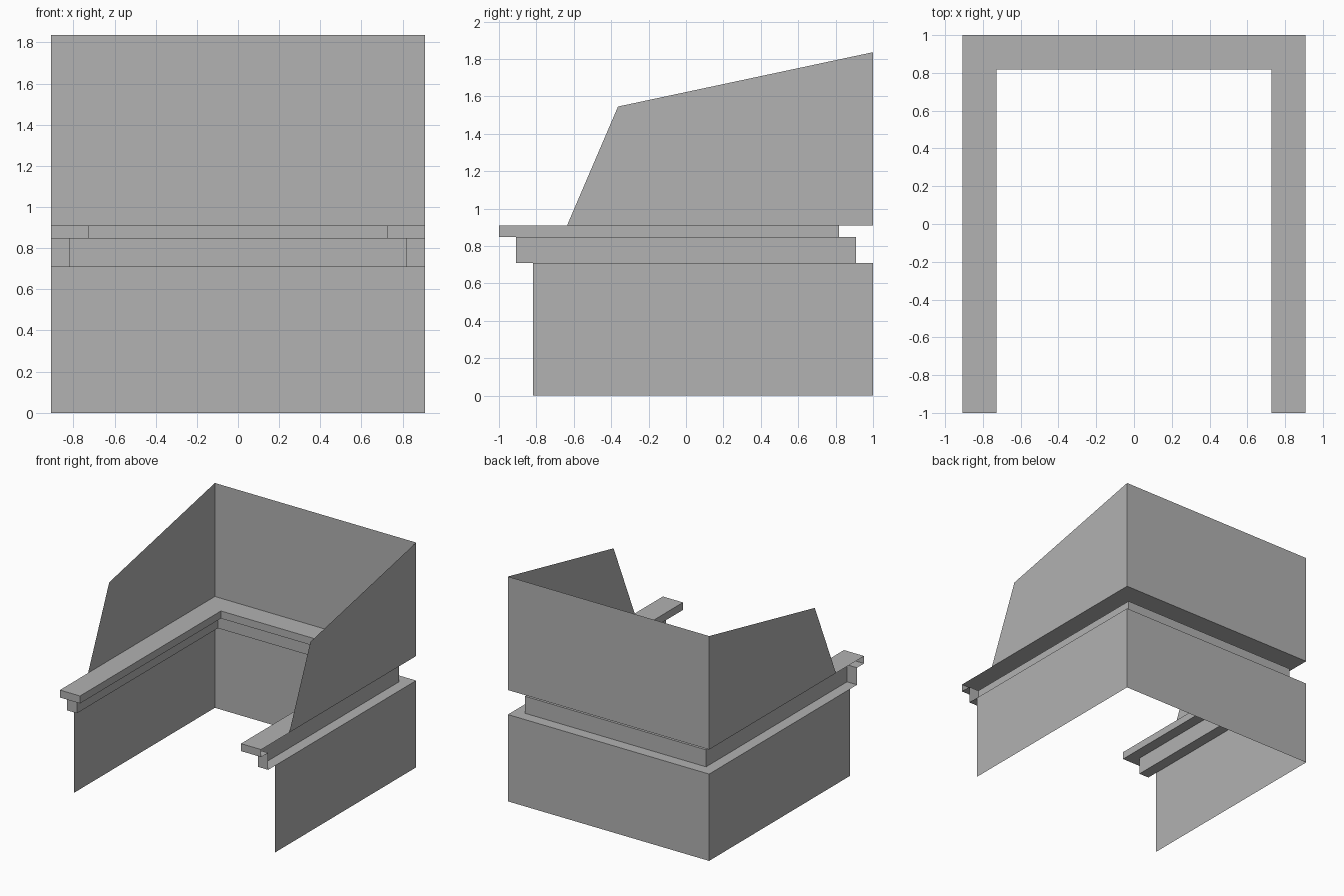
import bpy

if "Cube" in bpy.data.objects:
    bpy.data.objects.remove(bpy.data.objects["Cube"])

U = 1 / 11            # width of one step of the moulding
HALF, BACK = 10 * U, 1.0
Z_WALL, Z_BAND, Z_SHELF = 0.709, 0.848, 10 * U

grey = bpy.data.materials.new("plain_grey")
grey.use_nodes = True
COLOR = (0.445, 0.445, 0.445, 1)
grey.diffuse_color = COLOR
grey.node_tree.nodes["Principled BSDF"].inputs["Base Color"].default_value = COLOR


def add_sheet(name, verts, faces):
    mesh = bpy.data.meshes.new(name)
    mesh.from_pydata(verts, [], faces)
    mesh.materials.append(grey)
    mesh.update()
    obj = bpy.data.objects.new(name, mesh)
    bpy.context.collection.objects.link(obj)
    return obj


def sweep_u(name, profile, front):
    """Sweep an (inset, z) profile round the three sides of the U plan."""
    verts, faces = [], []
    for inset, z in profile:
        x, y = HALF - inset, BACK - inset
        verts += [(x, front, z), (x, y, z), (-x, y, z), (-x, front, z)]
    for row in range(len(profile) - 1):
        for i in range(3):
            a = row * 4 + i
            faces.append((a, a + 1, a + 5, a + 4))
    return add_sheet(name, verts, faces)


def end_cap(name, side, width, y, z0, z1):
    xa, xb = side * HALF, side * (HALF - width)
    face = (0, 1, 2, 3) if side < 0 else (3, 2, 1, 0)
    add_sheet(name, [(xa, y, z0), (xb, y, z0), (xb, y, z1), (xa, y, z1)], [face])


# Lower walls and stepped moulding
sweep_u("lower_wall", [(0, 0), (0, Z_WALL)], -9 * U)
sweep_u("lower_moulding", [(0, Z_WALL), (U, Z_WALL), (U, Z_BAND)], -10 * U)
sweep_u("shelf", [(U, Z_BAND), (2 * U, Z_BAND), (2 * U, Z_SHELF), (0, Z_SHELF)], -1)

# Front ends of the moulding
for side, label in ((1, "left"), (-1, "right")):
    end_cap(label + "_moulding_end", side, U, -10 * U, Z_WALL, Z_BAND)
    end_cap(label + "_shelf_end", side, 2 * U, -1, Z_BAND, Z_SHELF)
    xa, xb = side * HALF, side * (HALF - U)
    add_sheet(label + "_shelf_soffit",
              [(xa, -1, Z_BAND), (xb, -1, Z_BAND),
               (xb, -10 * U, Z_BAND), (xa, -10 * U, Z_BAND)],
              [(0, 1, 2, 3) if side < 0 else (3, 2, 1, 0)])

# Upper screen: raked side panels joined by a tall back
outline = [(-7 * U, Z_SHELF), (BACK, Z_SHELF), (BACK, 1.836), (-4 * U, 17 * U)]
verts = [(s * HALF, y, z) for s in (1, -1) for y, z in outline]
add_sheet("upper_screen", verts, [(0, 1, 2, 3), (7, 6, 5, 4), (1, 5, 6, 2)])
